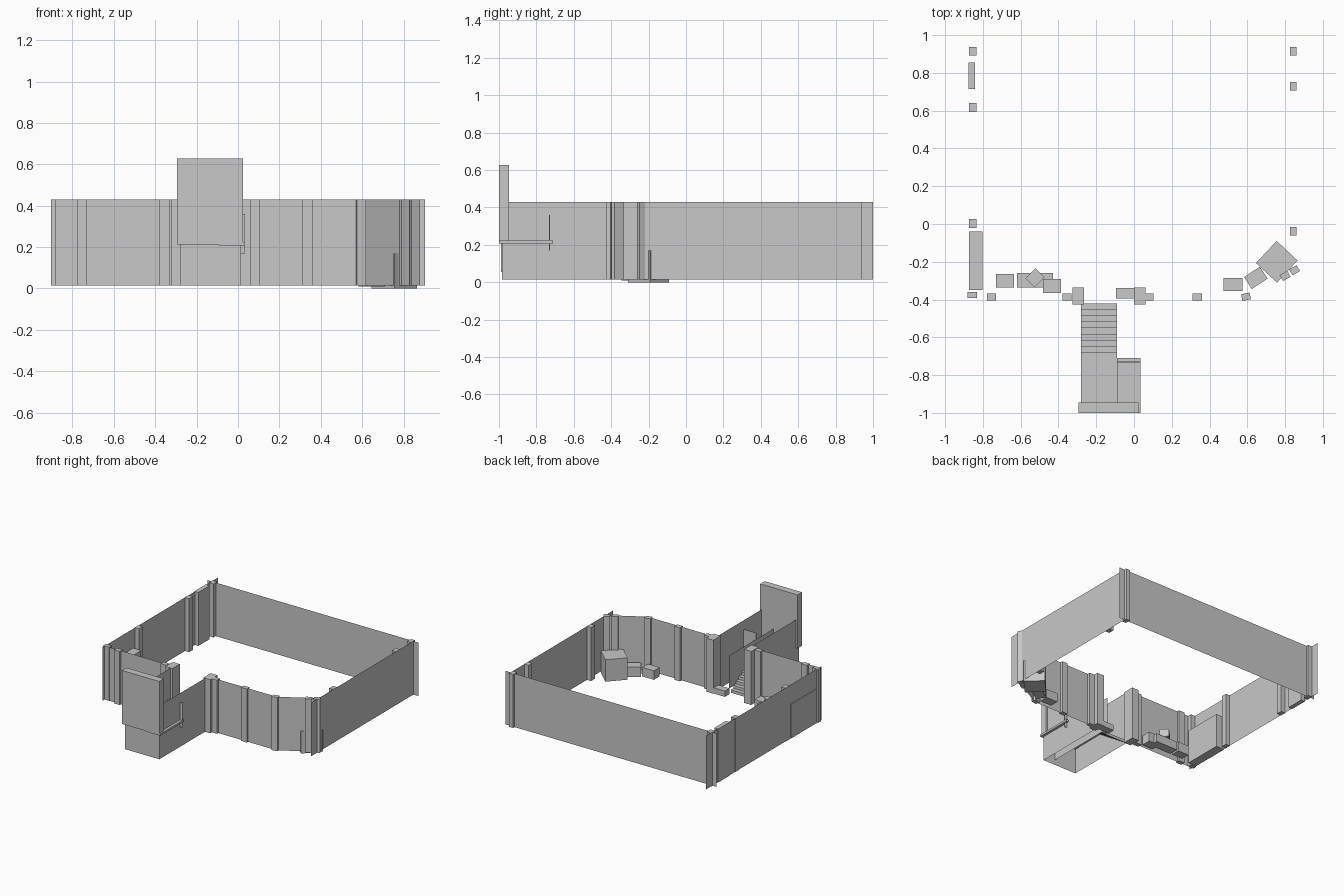
import bpy
from math import radians, atan2, hypot

cube = bpy.data.objects.get("Cube")
if cube:
    bpy.data.objects.remove(cube, do_unlink=True)

grey = bpy.data.materials.new("plain_grey")
grey.use_nodes = True
grey.diffuse_color = (0.58, 0.58, 0.58, 1)
grey.node_tree.nodes["Principled BSDF"].inputs["Base Color"].default_value = grey.diffuse_color

LOW, TOP = 0.015, 0.43      # base and top of the walls
FRONT, BACK = -0.39, 0.92   # main wall lines
LEFT, RIGHT = 0.86, -0.87


def mesh_object(name, verts, faces):
    mesh = bpy.data.meshes.new(name)
    mesh.from_pydata(verts, [], faces)
    mesh.materials.append(grey)
    obj = bpy.data.objects.new(name, mesh)
    bpy.context.collection.objects.link(obj)
    return obj


def sheet(name, a, b, z0=LOW, z1=TOP):
    """Upright single sheet between two plan points."""
    return mesh_object(name, [(*a, z0), (*b, z0), (*b, z1), (*a, z1)], [(0, 1, 2, 3)])


def block(name, x, y, w, d, z0=LOW, z1=TOP, turn=0):
    """Box centred on a plan point, optionally turned about z."""
    corners = [(-w / 2, -d / 2), (w / 2, -d / 2), (w / 2, d / 2), (-w / 2, d / 2)]
    verts = [(cx, cy, z) for z in (z0, z1) for cx, cy in corners]
    faces = [(3, 2, 1, 0), (4, 5, 6, 7)]
    faces += [(i, (i + 1) % 4, (i + 1) % 4 + 4, i + 4) for i in range(4)]
    obj = mesh_object(name, verts, faces)
    obj.location = (x, y, 0)
    obj.rotation_euler.z = radians(turn)
    return obj


# Enclosing walls
sheet("back_wall", (-0.905, BACK), (0.905, BACK))
sheet("right_wall", (RIGHT, -0.42), (RIGHT, 1.0))
sheet("left_wall", (LEFT, -0.335), (LEFT, 0.94))
sheet("front_wall_right", (-0.885, FRONT), (-0.28, FRONT))
sheet("front_wall_left", (0.02, FRONT), (0.6, FRONT))
sheet("diagonal_wall", (0.595, -0.395), (0.87, -0.235))

# Posts along the side walls
for i, y in enumerate((0.915, 0.73, -0.038)):
    block(f"left_post_{i}", 0.843, y, 0.036, 0.046)
for i, y in enumerate((0.915, 0.617, 0.003)):
    block(f"right_post_{i}", -0.854, y, 0.038, 0.046)
block("right_wide_post", -0.858, 0.785, 0.034, 0.14)
block("right_corner_post", -0.856, -0.375, 0.05, 0.032)

# Posts along the front and diagonal walls
for i, x in enumerate((-0.755, -0.355, 0.08, 0.335)):
    block(f"front_post_{i}", x, -0.387, 0.048, 0.036)
for i, x in enumerate((-0.295, 0.03)):
    block(f"entrance_post_{i}", x, -0.38, 0.06, 0.09)
for i, (x, y, turn) in enumerate(((0.593, -0.385, 12), (0.8, -0.275, 30), (0.85, -0.245, 30))):
    block(f"diagonal_post_{i}", x, y, 0.046, 0.036, turn=turn)

# Low furniture blocks
block("long_cabinet", -0.838, -0.195, 0.072, 0.31, z1=0.28)
block("low_block_right", -0.683, -0.3, 0.095, 0.07, z1=0.09)
block("low_table", -0.525, -0.298, 0.19, 0.075, z1=0.08)
block("turned_block", -0.524, -0.285, 0.075, 0.068, 0.08, 0.14, turn=45)
block("low_block_inner", -0.433, -0.328, 0.095, 0.075, z1=0.09)
block("entrance_block", -0.048, -0.367, 0.095, 0.056, z1=0.06)
block("low_block_left", 0.525, -0.32, 0.1, 0.07, z1=0.085)
block("low_block_diagonal", 0.645, -0.285, 0.1, 0.075, 0.01, 0.085, turn=33)
block("corner_crate", 0.756, -0.2, 0.152, 0.16, 0, 0.17, turn=-43)

# Stair corridor
END = -0.985
sheet("corridor_right_wall", (-0.28, FRONT), (-0.28, END))
sheet("corridor_left_wall", (0.015, -0.42), (0.015, END))
sheet("corridor_end_wall", (-0.28, END), (0.015, END))
sheet("stair_side_wall", (-0.09, -0.4), (-0.09, -0.988), 0.055, 0.31)

# Stairs and landing as one folded strip
steps, start, stop, height = 9, -0.42, -0.71, 0.215
profile = [(start, LOW)]
for i in range(steps):
    z = LOW + (height - LOW) * (i + 1) / steps
    profile.append((profile[-1][0], z))
    profile.append((start + (stop - start) * (i + 1) / steps, z))
profile.append((END, height))
verts = [(x, y, z) for y, z in profile for x in (-0.28, -0.09)]
faces = [(2 * i, 2 * i + 1, 2 * i + 3, 2 * i + 2) for i in range(len(profile) - 1)]
mesh_object("stairs", verts, faces)

# Side landing, its screen, and the raised end board
block("side_landing", -0.028, -0.855, 0.126, 0.29, 0.208, 0.224)
block("landing_screen", -0.028, -0.73, 0.126, 0.004, 0.17, 0.36)
block("end_board", -0.135, -0.9725, 0.32, 0.055, 0.212, 0.627)
